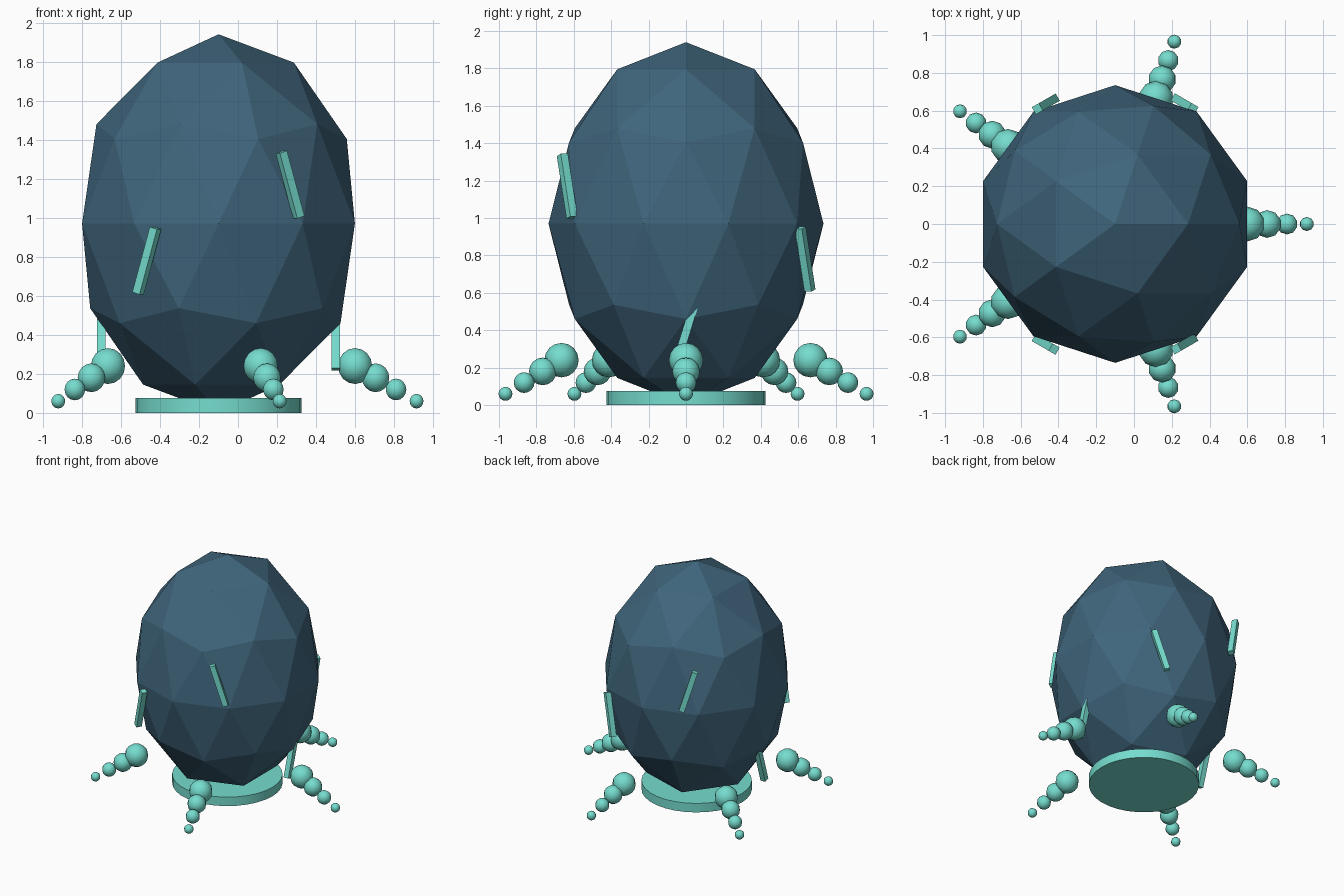
import bpy
import math

cube = bpy.data.objects.get("Cube")
if cube:
    bpy.data.objects.remove(cube, do_unlink=True)


def make_material(name, rgb):
    mat = bpy.data.materials.new(name)
    mat.use_nodes = True
    color = (*rgb, 1.0)
    mat.diffuse_color = color
    mat.node_tree.nodes["Principled BSDF"].inputs["Base Color"].default_value = color
    return mat


BLUE = make_material("deep blue", (0.05, 0.13, 0.2))
TEAL = make_material("pale teal", (0.18, 0.72, 0.62))

AXIS_X = -0.10    # the vertical axis of the body
RADIUS = 0.735
HALF_HEIGHT = 0.97


def finish(name, mat, smooth=False):
    obj = bpy.context.object
    obj.name = name
    obj.data.materials.append(mat)
    if smooth:
        bpy.ops.object.shade_smooth_by_angle(angle=math.radians(40))
    return obj


def around(radius, angle, z):
    return (AXIS_X + radius * math.cos(angle), radius * math.sin(angle), z)


# Faceted egg-shaped body
bpy.ops.mesh.primitive_ico_sphere_add(subdivisions=2, radius=1, location=(AXIS_X, 0, HALF_HEIGHT))
body = finish("body", BLUE)
body.scale = (RADIUS, RADIUS, HALF_HEIGHT)

# Round base disc
bpy.ops.mesh.primitive_cylinder_add(vertices=32, radius=0.425, depth=0.076, location=(AXIS_X, 0, 0.038))
finish("base_disc", TEAL, smooth=True)

# Five tentacles of shrinking beads
for arm in range(5):
    angle = math.tau * arm / 5
    for bead in range(4):
        bpy.ops.mesh.primitive_uv_sphere_add(
            segments=10, ring_count=8, radius=0.092 - 0.0183 * bead,
            location=around(0.70 + 0.105 * bead, angle, 0.24 - 0.06 * bead))
        finish(f"tentacle_{arm + 1}_bead_{bead + 1}", TEAL, smooth=True)

# Six slanted strips lying on the body at three heights
for i in range(6):
    angle = math.tau * i / 6
    z = 0.39 * (1 + i % 3)
    surface = RADIUS * math.sqrt(1 - (z / HALF_HEIGHT - 1) ** 2)
    tilt = -0.3 if i % 2 == 0 else 0.3
    bpy.ops.mesh.primitive_cube_add(size=1, location=around(surface * 1.02, angle, z),
                                    rotation=(tilt, 0, angle))
    strip = finish(f"strip_{i + 1}", TEAL)
    strip.scale = (0.044, 0.044, 0.35)
